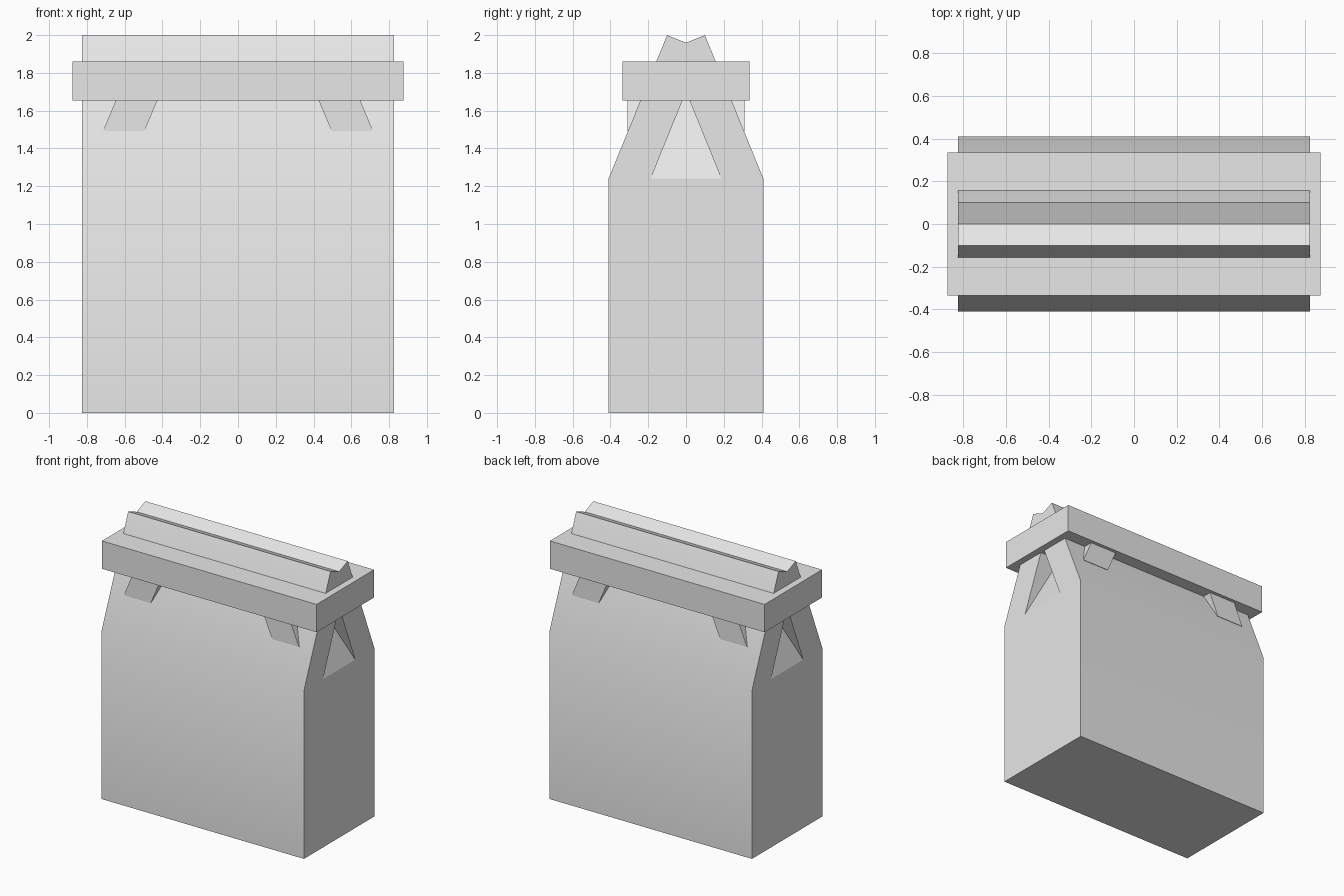
import bpy, bmesh

cube = bpy.data.objects.get("Cube")
if cube:
    bpy.data.objects.remove(cube, do_unlink=True)

grey = bpy.data.materials.new("light_grey")
grey.use_nodes = True
grey.diffuse_color = (0.8, 0.8, 0.8, 1)
grey.node_tree.nodes["Principled BSDF"].inputs["Base Color"].default_value = (0.8, 0.8, 0.8, 1)


def finish(name, bm):
    """Turn a bmesh into a named grey object."""
    bmesh.ops.recalc_face_normals(bm, faces=bm.faces)
    mesh = bpy.data.meshes.new(name)
    bm.to_mesh(mesh)
    bm.free()
    mesh.materials.append(grey)
    obj = bpy.data.objects.new(name, mesh)
    bpy.context.collection.objects.link(obj)
    return obj


def prism(name, outline, half_depth):
    """Extrude an (x, z) outline symmetrically along y."""
    bm = bmesh.new()
    front = [bm.verts.new((x, -half_depth, z)) for x, z in outline]
    back = [bm.verts.new((x, half_depth, z)) for x, z in outline]
    bm.faces.new(front)
    bm.faces.new(back)
    n = len(outline)
    for i in range(n):
        j = (i + 1) % n
        bm.faces.new((front[i], front[j], back[j], back[i]))
    return finish(name, bm)


# Bag body: side profile (y, z) with a V-folded top
HALF_W = 0.825
SHOULDER = 1.24
profile = [(-0.41, 0), (0.41, 0), (0.41, SHOULDER), (0.1, 2.0),
           (0, 1.96), (-0.1, 2.0), (-0.41, SHOULDER)]
bm = bmesh.new()
ends = []
for s in (-1, 1):
    p = [bm.verts.new((s * HALF_W, y, z)) for y, z in profile]
    # Folded-in triangular gusset on each end
    a = bm.verts.new((s * HALF_W, -0.187, SHOULDER))
    b = bm.verts.new((s * HALF_W, 0.187, SHOULDER))
    c = bm.verts.new((s * HALF_W, 0, 1.70))
    d = bm.verts.new((s * (HALF_W - 0.185), 0, 1.70))
    for loop in ((p[0], p[1], p[2], b, a, p[6]),
                 (p[2], p[3], p[4], c, b),
                 (p[6], a, c, p[4], p[5]),
                 (a, b, d), (b, c, d), (c, a, d)):
        bm.faces.new(loop)
    ends.append(p)
for i in range(7):
    j = (i + 1) % 7
    face = bm.faces.new((ends[0][i], ends[0][j], ends[1][j], ends[1][i]))
    # Soft bend where the broad walls meet the sloped shoulders
    face.smooth = i in (1, 2, 5, 6)
finish("bag_body", bm)

# Rectangular clamp around the neck
prism("neck_clamp", [(-0.875, 1.655), (0.875, 1.655),
                     (0.875, 1.86), (-0.875, 1.86)], 0.335)

# Slanted tabs below the clamp, showing on front and back
for s, side in ((1, "left"), (-1, "right")):
    prism("slanted_tab_" + side,
          [(s * 0.495, 1.493), (s * 0.715, 1.493),
           (s * 0.64, 1.67), (s * 0.42, 1.67)], 0.31)
